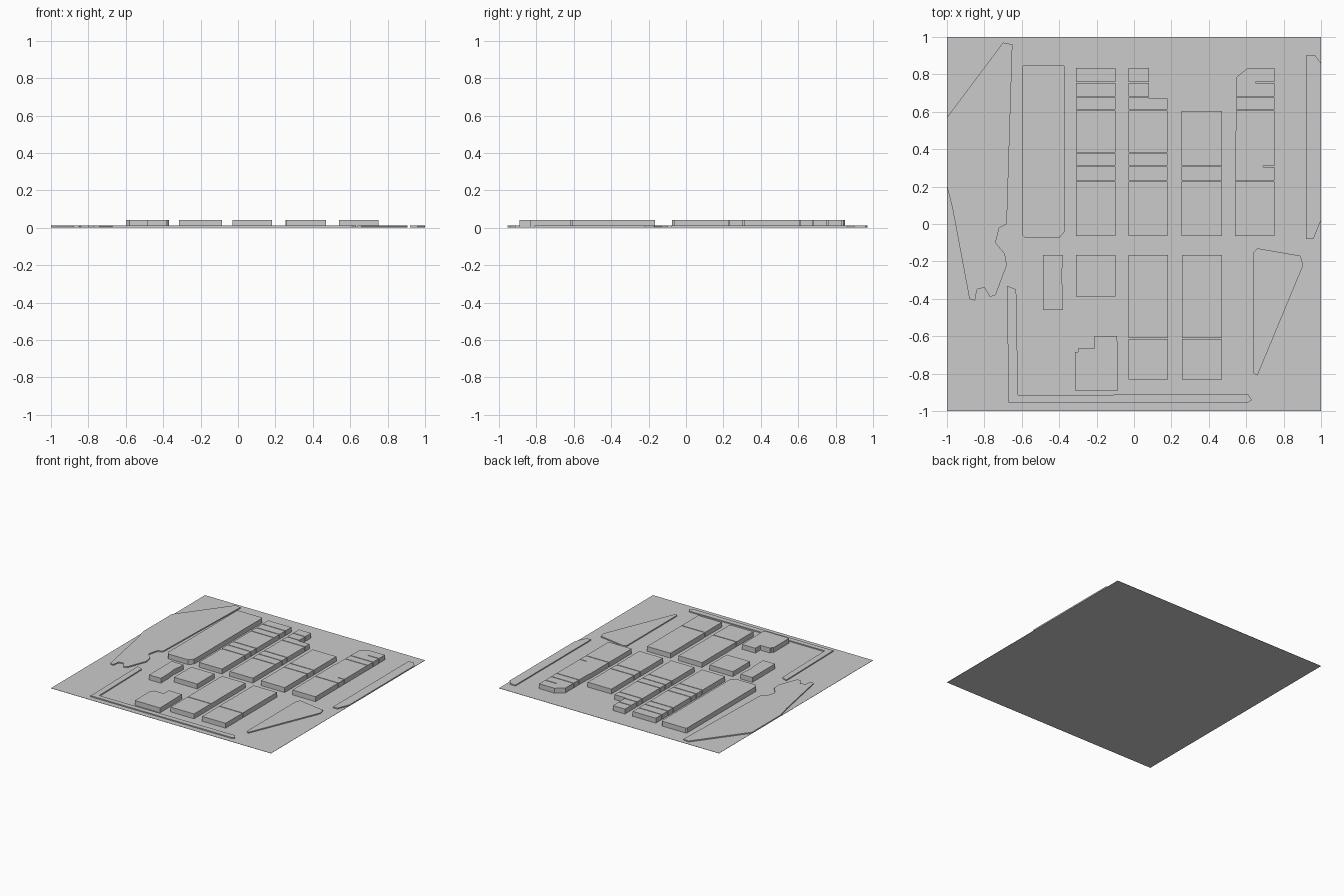
import bpy, bmesh

GROUND, CURB, ROOF = 0.002, 0.011, 0.042
GAP = 0.003  # half width of the joint between parcels


def rect(x0, x1, y0, y1):
    return [(x0, y0), (x1, y0), (x1, y1), (x0, y1)]


def prism(name, outline, top, cuts=()):
    """Extrude an outline from the ground, divided by joints at each y in cuts."""
    ys = sorted(cuts)
    lows = [-2] + [c + GAP for c in ys]
    highs = [c - GAP for c in ys] + [2]
    for i, (lo, hi) in enumerate(zip(lows, highs)):
        bm = bmesh.new()
        bm.faces.new([bm.verts.new((x, y, 0)) for x, y in outline])
        for y, direction in ((lo, -1), (hi, 1)):
            bmesh.ops.bisect_plane(bm, geom=bm.verts[:] + bm.edges[:] + bm.faces[:],
                                   plane_co=(0, y, 0), plane_no=(0, direction, 0),
                                   clear_outer=True)
        res = bmesh.ops.extrude_face_region(bm, geom=bm.faces[:])
        for v in res["geom"]:
            if isinstance(v, bmesh.types.BMVert):
                v.co.z = top
        bmesh.ops.recalc_face_normals(bm, faces=bm.faces[:])
        label = f"{name}_parcel_{i + 1}" if ys else name
        mesh = bpy.data.meshes.new(label)
        bm.to_mesh(mesh)
        bm.free()
        bpy.context.collection.objects.link(bpy.data.objects.new(label, mesh))


# Ground plate
prism("ground", rect(-1, 1, -1, 1), GROUND)

# Low kerbed areas around the edge
prism("west_verge", [(-0.65, 0.96), (-0.70, 0.97), (-1, 0.57), (-1, 0.20), (-0.97, 0.08),
                     (-0.88, -0.40), (-0.85, -0.41), (-0.84, -0.35), (-0.80, -0.34),
                     (-0.77, -0.39), (-0.74, -0.38), (-0.68, -0.22), (-0.69, -0.16),
                     (-0.74, -0.10), (-0.72, -0.02), (-0.68, 0.0)], CURB)
prism("south_verge", [(-0.68, -0.33), (-0.67, -0.955), (0.61, -0.955), (0.63, -0.94),
                      (0.61, -0.91), (-0.62, -0.915), (-0.63, -0.35)], CURB)
prism("east_verge", [(0.92, -0.08), (0.96, -0.08), (1, 0.02), (1, 0.86), (0.97, 0.9),
                     (0.92, 0.9)], CURB)
prism("southeast_green", [(0.64, -0.80), (0.66, -0.81), (0.905, -0.22), (0.89, -0.17),
                          (0.66, -0.13), (0.64, -0.15)], CURB)

# Northern blocks
NORTH_CUTS = (0.23, 0.31, 0.38, 0.61, 0.68, 0.757)
prism("long_west_block", [(-0.58, -0.075), (-0.40, -0.075), (-0.37, -0.04), (-0.37, 0.842),
                          (-0.38, 0.85), (-0.59, 0.85), (-0.60, 0.84), (-0.60, -0.055)], ROOF)
prism("north_block_1", rect(-0.31, -0.10, -0.065, 0.835), ROOF, NORTH_CUTS)
prism("north_block_2", [(-0.03, -0.065), (0.18, -0.065), (0.18, 0.67), (0.08, 0.67),
                        (0.08, 0.835), (-0.03, 0.835)], ROOF, NORTH_CUTS)
prism("north_block_3", rect(0.255, 0.47, -0.065, 0.605), ROOF, (0.23, 0.31))
# slits in the east side mark the partial joints
prism("north_block_4", [(0.54, -0.065), (0.75, -0.065), (0.75, 0.305), (0.69, 0.305),
                        (0.69, 0.311), (0.75, 0.311), (0.75, 0.754), (0.65, 0.754),
                        (0.65, 0.760), (0.75, 0.760), (0.75, 0.835), (0.61, 0.835),
                        (0.547, 0.785), (0.545, 0.5), (0.54, 0.48)],
      ROOF, (0.23, 0.61, 0.68))

# Southern blocks
prism("small_west_block", [(-0.487, -0.46), (-0.38, -0.46), (-0.38, -0.36), (-0.388, -0.28),
                           (-0.38, -0.2), (-0.38, -0.165), (-0.487, -0.165)], ROOF)
prism("south_block_1", rect(-0.31, -0.10, -0.387, -0.165), ROOF)
for i, x in enumerate((-0.03, 0.257)):
    prism(f"south_block_{i + 2}", rect(x, x + 0.213, -0.832, -0.165), ROOF, (-0.612,))
prism("southwest_block", [(-0.315, -0.89), (-0.085, -0.89), (-0.09, -0.6), (-0.21, -0.6),
                          (-0.21, -0.665), (-0.30, -0.665), (-0.30, -0.685),
                          (-0.315, -0.685)], ROOF)
